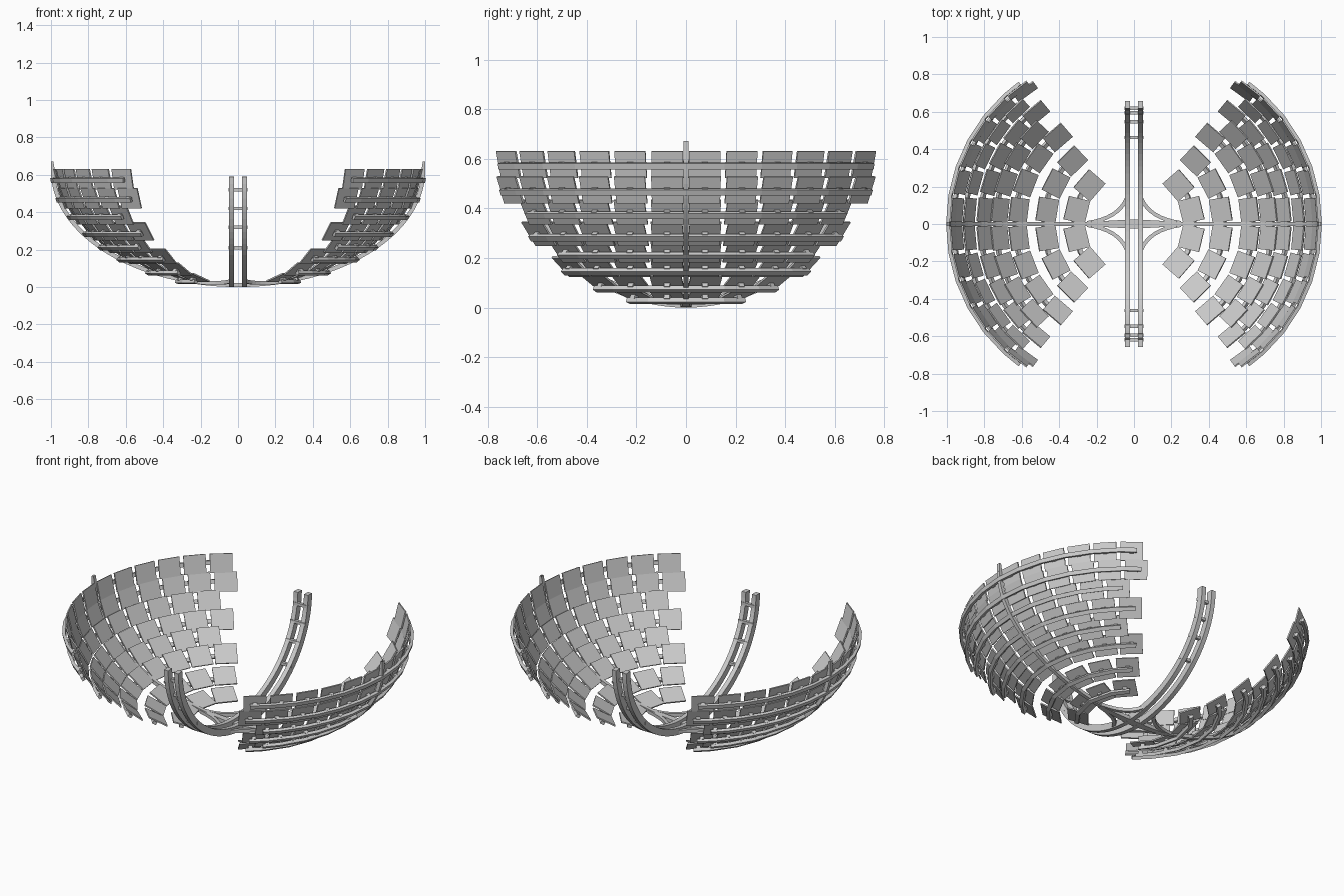
import bpy, math
from mathutils import Vector as V

if "Cube" in bpy.data.objects:
    bpy.data.objects.remove(bpy.data.objects["Cube"])


def mesh(name, verts, faces):
    me = bpy.data.meshes.new(name)
    me.from_pydata(verts, [], faces)
    ob = bpy.data.objects.new(name, me)
    bpy.context.collection.objects.link(ob)
    return ob


def sweep(frames, verts, faces):
    """Rectangular bar through frames of (point, half vector u, half vector v)."""
    b = len(verts)
    for p, u, v in frames:
        verts += [p - u - v, p + u - v, p + u + v, p - u + v]
    n = len(frames)
    for i in range(n - 1):
        for k in range(4):
            a, c = b + 4 * i + k, b + 4 * i + (k + 1) % 4
            faces.append((a, c, c + 4, a + 4))
    e = b + 4 * (n - 1)
    faces += [(b + 3, b + 2, b + 1, b), (e, e + 1, e + 2, e + 3)]


def bars(name, lists):
    vs, fs = [], []
    for fr in lists:
        sweep(fr, vs, fs)
    return mesh(name, vs, fs)


# Panel rows: panels per half, radius, height, radial span, height span, arc centre
rows = [(2, .315, .052, .115, .040, 0), (3, .470, .097, .105, .062, 0),
        (4, .620, .165, .095, .078, .01), (4, .720, .228, .085, .088, .02),
        (5, .800, .298, .075, .095, .03), (5, .880, .385, .055, .098, .04),
        (6, .940, .475, .040, .107, .065), (6, .968, .577, .025, .108, .065)]
PITCH = .15

for s, side in ((1, "right"), (-1, "left")):
    for i, (n, r, z, dr, dz, c) in enumerate(rows):
        R = r - c
        step = PITCH / R
        L = math.hypot(dr, dz)

        def frame(a):
            rad = V((s * math.cos(a), math.sin(a), 0))
            tan = V((-s * math.sin(a), math.cos(a), 0))
            up = (rad * dr + V((0, 0, dz))) / L
            out = (rad * dz - V((0, 0, dr))) / L
            return V((s * c, 0, z)) + rad * R, tan, up, out

        panels, clips = [], []
        for k in range(-n, n):
            p, tan, up, out = frame((k + .5) * step)
            # flat seat panel
            u, v = up * L / 2, out * .004
            panels.append([(p - tan * .064, u, v), (p + tan * .064, u, v)])
            # clip tying the panel to the bar
            clips.append([(p + out * .004, up * .012, tan * .012),
                          (p + out * .02, up * .012, tan * .012)])
        bars(f"panels_{side}_{i + 1}", panels)
        bars(f"clips_{side}_{i + 1}", clips)
        # horizontal support bar behind the row
        rail = []
        amax = (n - .32) * step
        for a in [-amax] + [k * step for k in range(-n + 1, n)] + [amax]:
            p, tan, up, out = frame(a)
            rail.append((p + out * .026, up * .012, out * .009))
        bars(f"support_bar_{side}_{i + 1}", [rail])

# Main rib running side to side, thicker at the hub
rib = []
N = 32
for i in range(-N, N + 1):
    t = i / N * math.pi / 2
    x, z = math.sin(t), .62 * (1 - math.cos(t))
    nrm = V((.62 * math.sin(t), 0, -math.cos(t))).normalized()
    w = .011 + .014 * max(0, 1 - abs(x) / .25)
    rib.append((V((x, 0, z)) - nrm * .011, V((0, w, 0)), nrm * .011))
for end, s in ((0, -1), (len(rib), 1)):
    rib.insert(end, (V((s * .994, 0, .672)), V((0, .011, 0)), V((s * .006, 0, 0))))
bars("main_rib", [rib])


# Twin curved rails running front to back
def rail_pt(t, a=.638, b=.58):
    return V((0, a * math.sin(t), .02 + b * (1 - math.cos(t))))


rails = []
for x in (-.035, .035):
    fr = []
    for i in range(-24, 25):
        t = i / 24 * math.radians(89)
        nrm = V((0, .58 * math.sin(t), -.638 * math.cos(t))).normalized()
        fr.append((rail_pt(t) + V((x, 0, 0)), V((.014, 0, 0)), nrm * .02))
    rails.append(fr)
bars("twin_rails", rails)

# Rungs between the twin rails
rungs = []
for s in (-1, 1):
    for z in (.21, .32, .42, .52):
        p = rail_pt(s * math.acos(1 - (z - .02) / .58), .625)
        rungs.append([(p - V((.05, 0, 0)), V((0, .009, 0)), V((0, 0, .009))),
                      (p + V((.05, 0, 0)), V((0, .009, 0)), V((0, 0, .009)))])
bars("rail_rungs", rungs)

# Curved braces joining rails and rib at the hub
braces = []
for sx in (-1, 1):
    for sy in (-1, 1):
        A, B, C = V((.04, .135, .03)), V((.085, .03, .016)), V((.25, .006, .028))
        fr = []
        for i in range(9):
            t = i / 8
            p = A * (1 - t) ** 2 + B * 2 * t * (1 - t) + C * t * t
            d = ((B - A) * (1 - t) + (C - B) * t).normalized()
            side = V((-d.y * sx, d.x * sy, 0)).normalized() * .01
            fr.append((V((p.x * sx, p.y * sy, p.z)), V((side.x, side.y, 0)), V((0, 0, .01))))
        braces.append(fr)
bars("hub_braces", braces)

# Consistent outward faces
import bmesh
for ob in bpy.context.collection.objects:
    bm = bmesh.new()
    bm.from_mesh(ob.data)
    bmesh.ops.recalc_face_normals(bm, faces=bm.faces)
    bm.to_mesh(ob.data)
    bm.free()
